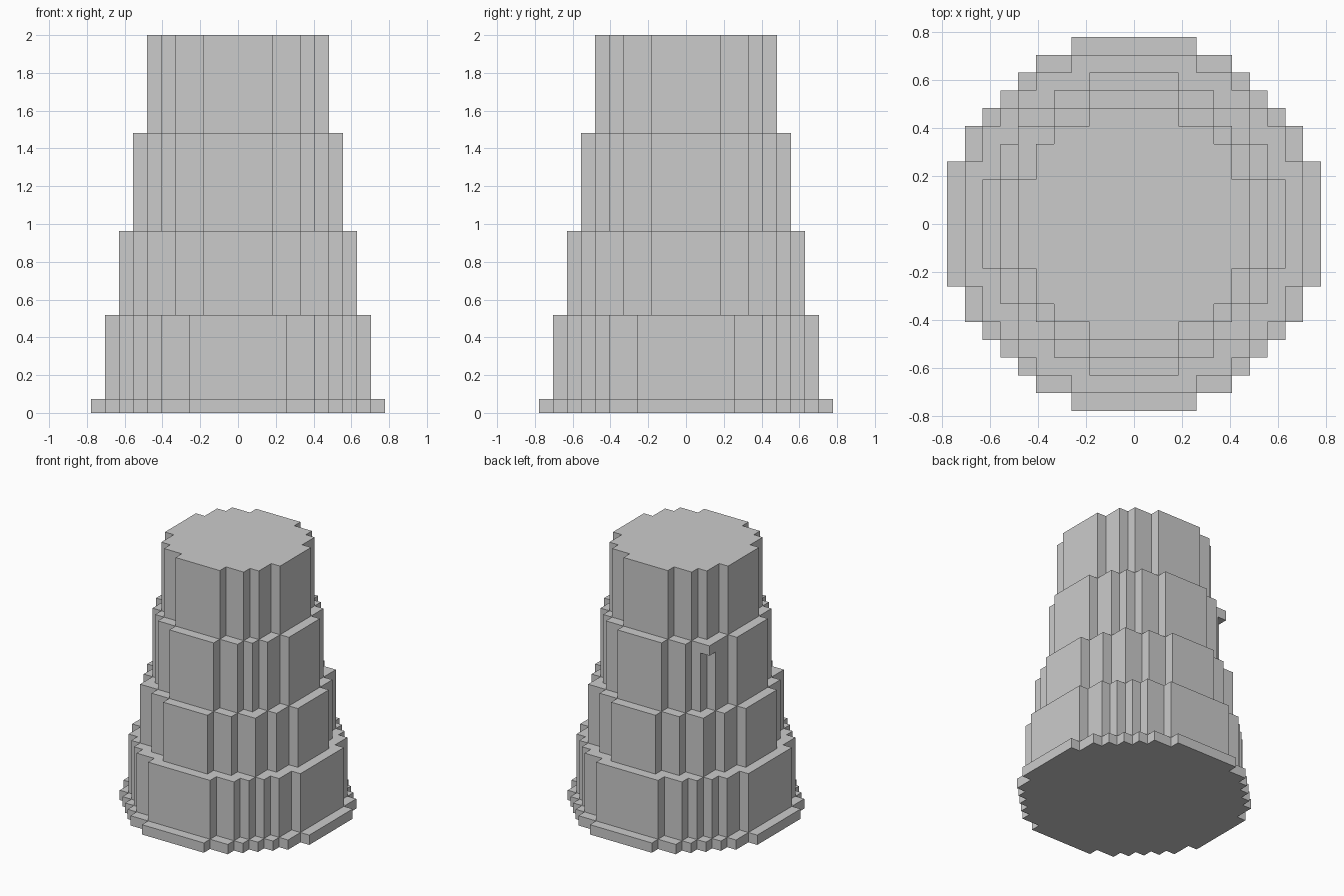
import bpy, bmesh, math

if "Cube" in bpy.data.objects:
    bpy.data.objects.remove(bpy.data.objects["Cube"])

V = 2 / 27  # edge length of one block


def disc_outline(r):
    """Stepped outline of a blocky disc, in block units (collinear points dropped)."""
    n = int(r)
    right = []
    for y in range(-n, n + 1):
        w = int(math.sqrt(r * r - y * y)) + 0.5
        right += [(w, y - 0.5), (w, y + 0.5)]
    pts = right + [(-x, y) for x, y in reversed(right)]
    pts = [p for i, p in enumerate(pts) if p != pts[i - 1]]
    out = []
    for i, b in enumerate(pts):
        a, c = pts[i - 1], pts[(i + 1) % len(pts)]
        if not (a[0] == b[0] == c[0] or a[1] == b[1] == c[1]):
            out.append(b)
    return out


def prism(name, outline, z0, z1):
    """Extrude an outline between two block layers."""
    bm = bmesh.new()
    base = bm.faces.new([bm.verts.new((x * V, y * V, z0 * V)) for x, y in outline])
    ext = bmesh.ops.extrude_face_region(bm, geom=[base], use_keep_orig=True)
    top = [g for g in ext["geom"] if isinstance(g, bmesh.types.BMVert)]
    bmesh.ops.translate(bm, verts=top, vec=(0, 0, (z1 - z0) * V))
    bmesh.ops.recalc_face_normals(bm, faces=bm.faces)
    me = bpy.data.meshes.new(name)
    bm.to_mesh(me)
    bm.free()
    ob = bpy.data.objects.new(name, me)
    bpy.context.collection.objects.link(ob)
    return ob


# Stacked tiers: name, radius in blocks, bottom layer, top layer
for name, r, z0, z1 in [
    ("base_rim", 10.5, 0, 1),
    ("lower_tier", 9.5, 1, 7),
    ("middle_tier", 8.5, 7, 13),
    ("upper_tier", 7.5, 13, 20),
    ("top_tier", 6.5, 20, 27),
]:
    prism(name, disc_outline(r), z0, z1)

# Single block jutting from the back left of the upper tier
prism("corner_ledge", [(-6.5, 4.5), (-5.5, 4.5), (-5.5, 5.5), (-6.5, 5.5)], 19, 20)
